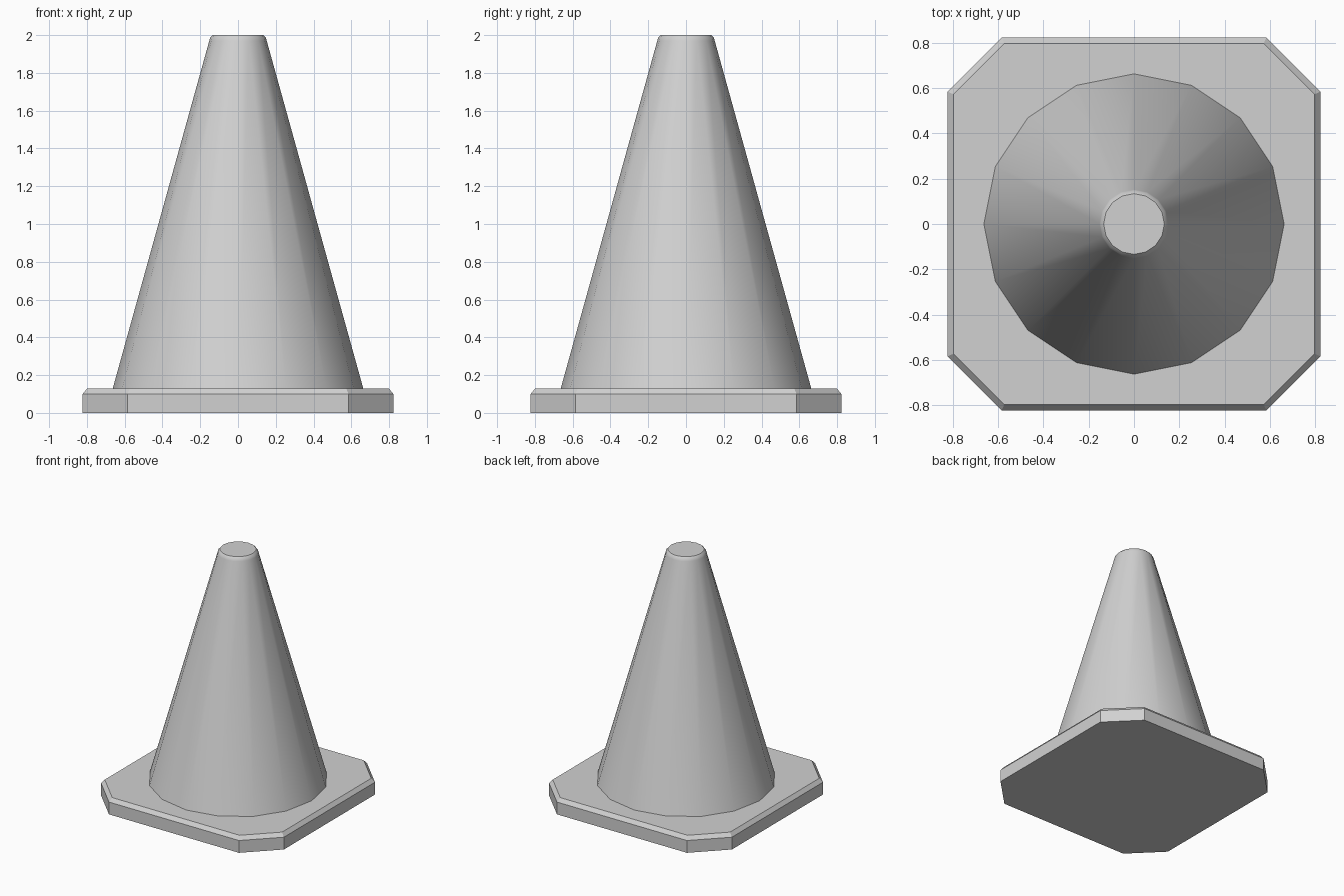
import bpy
import bmesh
from math import cos, sin, pi, radians

cube = bpy.data.objects.get("Cube")
if cube:
    bpy.data.objects.remove(cube, do_unlink=True)

grey = bpy.data.materials.new("plain_grey")
grey.use_nodes = True
colour = (0.64, 0.64, 0.64, 1)
grey.diffuse_color = colour
grey.node_tree.nodes["Principled BSDF"].inputs["Base Color"].default_value = colour


def loft(name, rings):
    """Skin a stack of equal-sized rings and cap both ends."""
    bm = bmesh.new()
    loops = [[bm.verts.new(p) for p in ring] for ring in rings]
    count = len(loops[0])
    for low, high in zip(loops, loops[1:]):
        for i in range(count):
            j = (i + 1) % count
            bm.faces.new((low[i], low[j], high[j], high[i]))
    bm.faces.new(loops[0][::-1])
    bm.faces.new(loops[-1])
    mesh = bpy.data.meshes.new(name)
    bm.to_mesh(mesh)
    bm.free()
    mesh.materials.append(grey)
    obj = bpy.data.objects.new(name, mesh)
    bpy.context.collection.objects.link(obj)
    return obj


def octagon(half, corner, z):
    """Square outline with cut corners, counter-clockwise."""
    points = []
    x, y = half, corner
    for _ in range(4):
        points += [(x, -y, z), (x, y, z)]
        x, y = y, x
        x, y = half, corner
    turned = []
    for k in range(4):
        c, s = round(cos(k * pi / 2)), round(sin(k * pi / 2))
        turned += [(c * px - s * py, s * px + c * py, z) for px, py, _ in points[:2]]
    return turned


def circle(radius, z, sides=16):
    return [(radius * cos(2 * pi * i / sides), radius * sin(2 * pi * i / sides), z)
            for i in range(sides)]


# Flat base plate with cut corners and a chamfered upper rim
loft("base_plate", [octagon(0.823, 0.585, 0), octagon(0.823, 0.585, 0.1),
                    octagon(0.798, 0.573, 0.13)])

# Tapered body with a softly rounded tip
profile = [(0.663, 0.13), (0.152, 1.97), (0.148, 1.985), (0.134, 2.0)]
body = loft("cone_body", [circle(r, z) for r, z in profile])
bpy.ops.object.select_all(action="DESELECT")
body.select_set(True)
bpy.context.view_layer.objects.active = body
bpy.ops.object.shade_smooth_by_angle(angle=radians(35))
